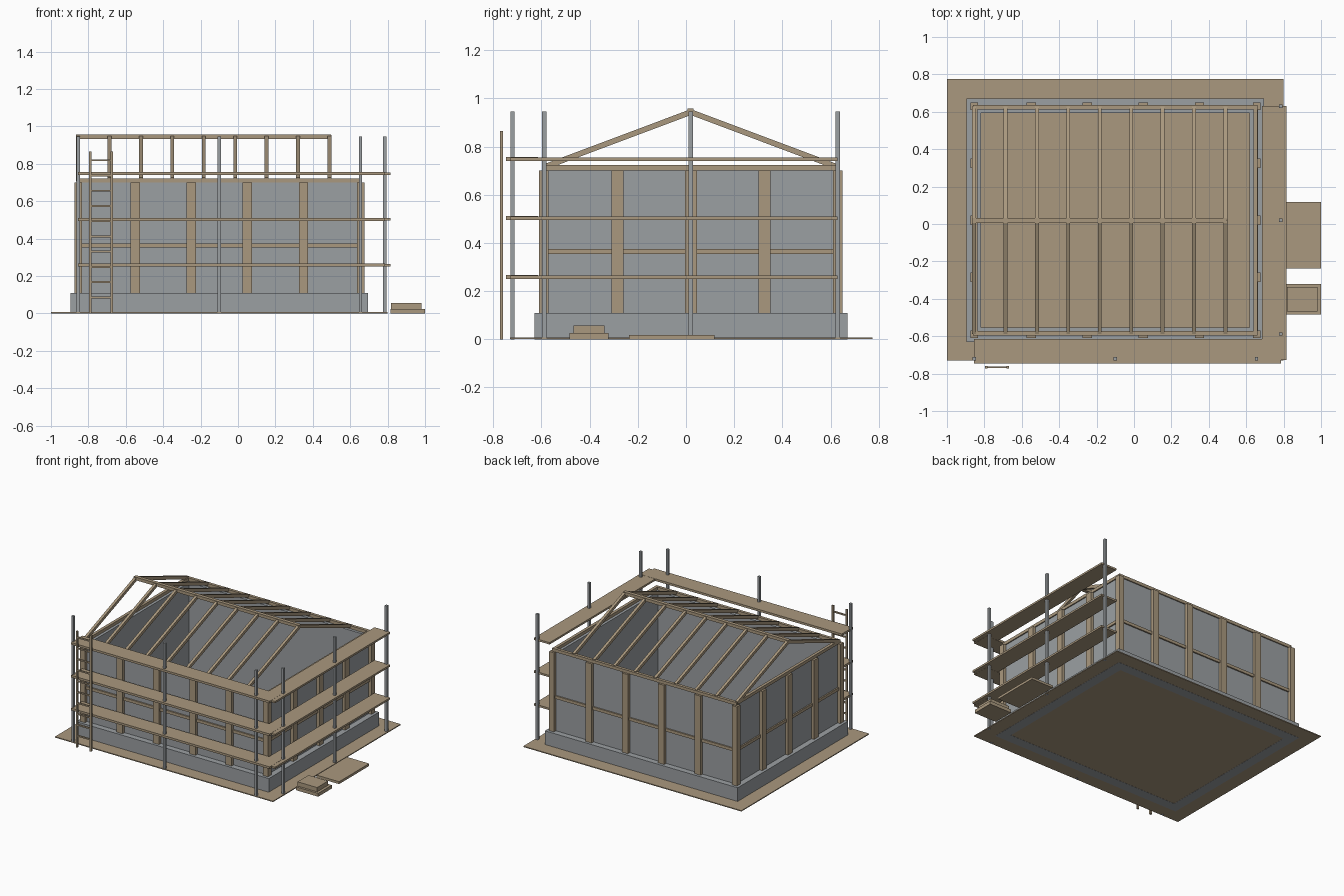
import bpy, bmesh
from mathutils import Matrix, Vector

cube = bpy.data.objects.get("Cube")
if cube:
    bpy.data.objects.remove(cube, do_unlink=True)


def material(name, rgb):
    m = bpy.data.materials.new(name)
    m.use_nodes = True
    m.diffuse_color = (*rgb, 1)
    bsdf = next(n for n in m.node_tree.nodes if n.type == 'BSDF_PRINCIPLED')
    bsdf.inputs["Base Color"].default_value = (*rgb, 1)
    return m


WOOD = material("tan_wood", (0.40, 0.315, 0.21))
GREY = material("blue_grey", (0.33, 0.35, 0.365))


def finish(name, bm, mat):
    mesh = bpy.data.meshes.new(name)
    bm.to_mesh(mesh)
    bm.free()
    mesh.materials.append(mat)
    obj = bpy.data.objects.new(name, mesh)
    bpy.context.collection.objects.link(obj)
    return obj


def box(name, mat, x0, x1, y0, y1, z0, z1):
    bm = bmesh.new()
    mid = Vector((x0 + x1, y0 + y1, z0 + z1)) / 2
    size = Matrix.Diagonal((x1 - x0, y1 - y0, z1 - z0, 1))
    bmesh.ops.create_cube(bm, size=1, matrix=Matrix.Translation(mid) @ size)
    return finish(name, bm, mat)


def block(name, mat, x, y, w, d, z0, z1):
    return box(name, mat, x - w / 2, x + w / 2, y - d / 2, y + d / 2, z0, z1)


def beam(name, mat, a, b, width, thick):
    """Square-cut timber from a to b; width runs along x."""
    a, b = Vector(a), Vector(b)
    along = (b - a).normalized()
    side = Vector((1, 0, 0))
    rot = Matrix((side, along, side.cross(along))).transposed().to_4x4()
    bm = bmesh.new()
    size = Matrix.Diagonal((width, (b - a).length, thick, 1))
    bmesh.ops.create_cube(bm, size=1,
                          matrix=Matrix.Translation((a + b) / 2) @ rot @ size)
    return finish(name, bm, mat)


CX, CY = -0.10, 0.02  # centre of the house


def ring(name, mat, hx, hy, t, z0, z1):
    """Rectangular frame around the house centre: outer half sizes, thickness."""
    bm = bmesh.new()
    loops = []
    for z in (z0, z1):
        for inset in (0, t):
            loops.append([bm.verts.new((CX + sx * (hx - inset), CY + sy * (hy - inset), z))
                          for sx, sy in ((-1, -1), (1, -1), (1, 1), (-1, 1))])
    low_out, low_in, top_out, top_in = loops
    for p, q in ((low_out, top_out), (top_out, top_in), (top_in, low_in), (low_in, low_out)):
        for i in range(4):
            j = (i + 1) % 4
            bm.faces.new((p[i], p[j], q[j], q[i]))
    bmesh.ops.recalc_face_normals(bm, faces=bm.faces)
    return finish(name, bm, mat)


# Ground slab, foundation and wall panels
box("ground_slab", WOOD, -1.0, 0.80, -0.73, 0.775, 0.001, 0.008)
ring("foundation", GREY, 0.795, 0.65, 0.075, 0, 0.11)
ring("wall_panels", GREY, 0.752, 0.607, 0.034, 0.10, 0.70)

# Timber frame around the walls
ring("middle_rail", WOOD, 0.762, 0.617, 0.03, 0.353, 0.375)
ring("top_plate", WOOD, 0.76, 0.615, 0.022, 0.70, 0.723)
for sx in (-1, 1):
    for sy in (-1, 1):
        block("corner_post", WOOD, CX + sx * 0.755, CY + sy * 0.61, 0.04, 0.04, 0.11, 0.70)
for sy in (-1, 1):
    for i in range(4):
        block("long_wall_post", WOOD, -0.55 + 0.3 * i, CY + sy * 0.615, 0.05, 0.03, 0.11, 0.70)
for sx in (-1, 1):
    for i in (-1, 0, 1):
        block("end_wall_post", WOOD, CX + sx * 0.76, CY + 0.305 * i, 0.03, 0.05, 0.11, 0.70)

# Roof ridge and rafters
box("ridge_beam", WOOD, -0.865, 0.497, CY - 0.014, CY + 0.012, 0.934, 0.957)
for i in range(9):
    x = -0.855 + 0.168 * i
    for sy in (-1, 1):
        beam("rafter", WOOD, (x, CY, 0.943), (x, CY + sy * 0.605, 0.716), 0.02, 0.023)

# Scaffold decks and poles on the front and left sides
for z in (0.25, 0.495, 0.74):
    box("front_deck", WOOD, -0.855, 0.785, -0.747, -0.615, z, z + 0.016)
    box("side_deck", WOOD, 0.685, 0.815, -0.728, 0.63, z + 0.001, z + 0.015)
for x in (-0.855, -0.10, 0.655):
    block("front_pole", GREY, x, -0.72, 0.018, 0.018, 0, 0.945)
for y in (-0.588, 0.02, 0.63):
    block("side_pole", GREY, 0.785, y, 0.018, 0.018, 0, 0.945)

# Ladder
for x in (-0.79, -0.676):
    block("ladder_rail", WOOD, x, -0.766, 0.014, 0.014, 0, 0.865)
for i in range(10):
    z = 0.086 + 0.0815 * i
    box("ladder_rung", WOOD, -0.79, -0.676, -0.771, -0.761, z - 0.005, z + 0.005)

# Board pallet and stepped stack beside the house
box("board_pallet", WOOD, 0.815, 1.0, -0.237, 0.118, 0, 0.018)
box("stack_base", WOOD, 0.815, 1.0, -0.483, -0.322, 0, 0.025)
box("stack_top", WOOD, 0.818, 0.98, -0.467, -0.338, 0.025, 0.057)
